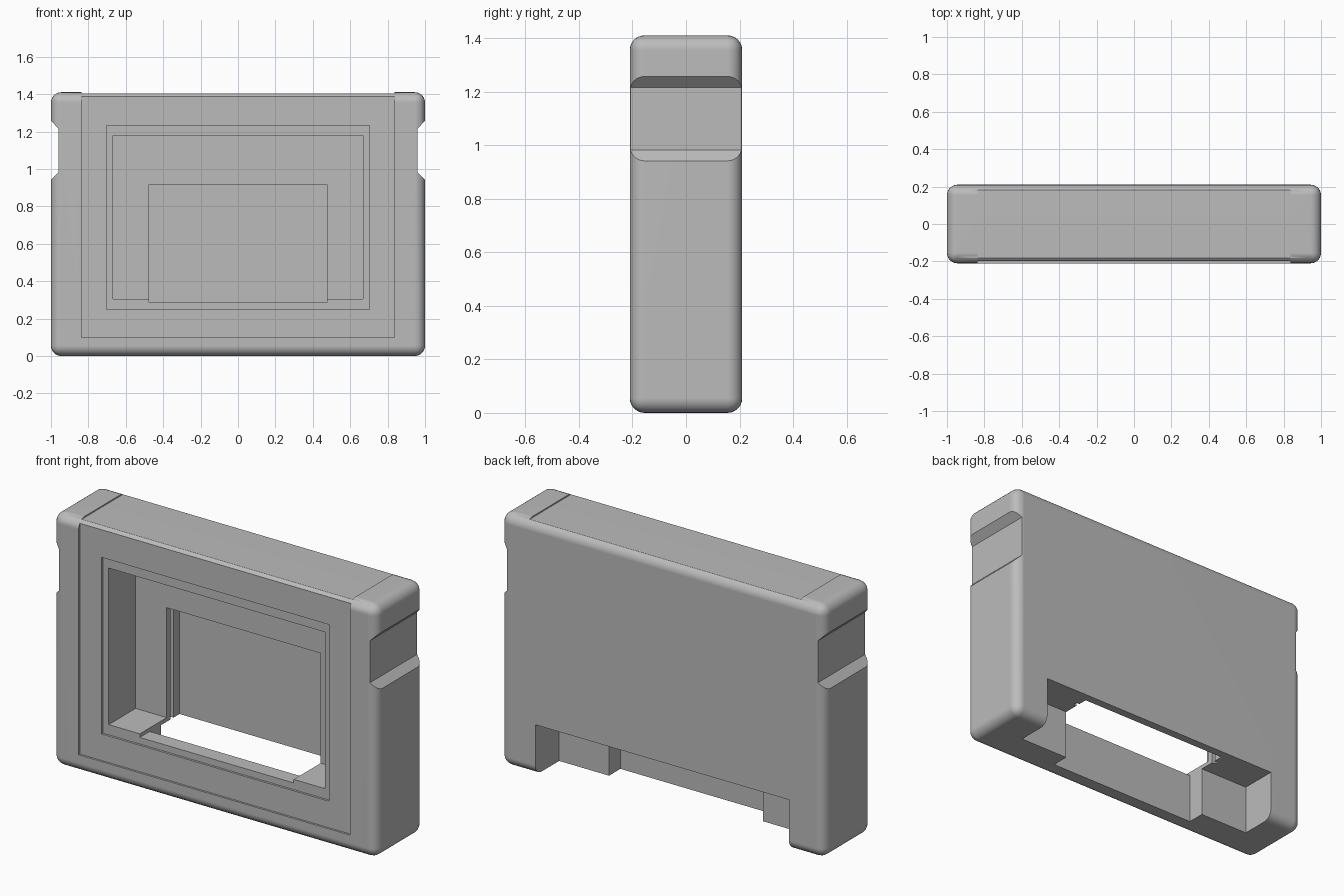
import bpy
import bmesh

if "Cube" in bpy.data.objects:
    bpy.data.objects.remove(bpy.data.objects["Cube"], do_unlink=True)

HEIGHT = 1.41
HALF_DEPTH = 0.21
SLOT = 0.475      # half width of the card slot


def new_object(name, bm):
    bmesh.ops.recalc_face_normals(bm, faces=bm.faces)
    mesh = bpy.data.meshes.new(name)
    bm.to_mesh(mesh)
    bm.free()
    obj = bpy.data.objects.new(name, mesh)
    bpy.context.collection.objects.link(obj)
    return obj


def box(x, y, z):
    """Box from three (low, high) ranges."""
    bm = bmesh.new()
    bmesh.ops.create_cube(bm, size=1)
    for v in bm.verts:
        v.co = [r[0] if c < 0 else r[1] for c, r in zip(v.co, (x, y, z))]
    return bm


def prism(outline, y0, y1):
    """Extrude an (x, z) outline along y."""
    bm = bmesh.new()
    face = bm.faces.new([bm.verts.new((x, y0, z)) for x, z in outline])
    moved = bmesh.ops.extrude_face_region(bm, geom=[face])["geom"]
    bmesh.ops.translate(bm, vec=(0, y1 - y0, 0),
                        verts=[g for g in moved if isinstance(g, bmesh.types.BMVert)])
    return bm


def cut(target, name, bm):
    cutter = new_object(name, bm)
    cutter.hide_render = True
    mod = target.modifiers.new(name, "BOOLEAN")
    mod.operation = "DIFFERENCE"
    mod.solver = "EXACT"
    mod.object = cutter
    bpy.context.view_layer.objects.active = target
    bpy.ops.object.modifier_apply(modifier=mod.name)
    bpy.data.objects.remove(cutter, do_unlink=True)


# Rounded casing
bm = box((-1, 1), (-HALF_DEPTH, HALF_DEPTH), (0, HEIGHT))
bmesh.ops.bevel(bm, geom=bm.edges[:], offset=0.055, segments=6,
                profile=0.5, affect="EDGES")
casing = new_object("casing", bm)

# Shallow recesses for the front and top label, and the window rim
cut(casing, "front_recess", box((-0.837, 0.837), (-0.4, -0.199), (0.1, 1.6)))
cut(casing, "top_recess", box((-0.837, 0.837), (-0.4, 0.4), (1.403, 1.6)))
cut(casing, "window_rim", box((-0.702, 0.702), (-0.4, -0.187), (0.248, 1.233)))

# Window pocket, lowered sill, and card slot running out through the base
cut(casing, "window_pocket", box((-0.667, 0.667), (-0.4, 0.05), (0.305, 1.178)))
cut(casing, "window_sill", box((-SLOT, SLOT), (-0.4, -0.02), (0.285, 0.5)))
cut(casing, "card_slot", box((-SLOT, SLOT), (-0.1, 0.163), (-0.2, 0.918)))

# Connector notch at the lower back
cut(casing, "back_notch", box((-0.783, 0.783), (0, 0.4), (-0.2, 0.282)))

# Guide grooves in the slot sides, and bevelled grips in the casing sides
for side in (-1, 1):
    xs = sorted((side * 0.44, side * 0.495))
    cut(casing, "guide_groove", box(xs, (0.085, 0.11), (0.2, 0.918)))
    grip = [(0.96, 0.982), (1.06, 0.88), (1.06, 1.318), (0.96, 1.216)]
    cut(casing, "side_grip", prism([(side * x, z) for x, z in grip], -0.4, 0.4))

# Plain grey plastic
grey = bpy.data.materials.new("grey plastic")
grey.use_nodes = True
colour = (0.5, 0.5, 0.5, 1)
grey.diffuse_color = colour
grey.node_tree.nodes["Principled BSDF"].inputs["Base Color"].default_value = colour
casing.data.materials.clear()
casing.data.materials.append(grey)
for poly in casing.data.polygons:
    poly.material_index = 0

# Smooth the rounded edges while flats stay flat
bpy.ops.object.select_all(action="DESELECT")
casing.select_set(True)
bpy.context.view_layer.objects.active = casing
bpy.ops.object.shade_smooth_by_angle(angle=0.5)
weighted = casing.modifiers.new("flat_faces", "WEIGHTED_NORMAL")
weighted.keep_sharp = True
